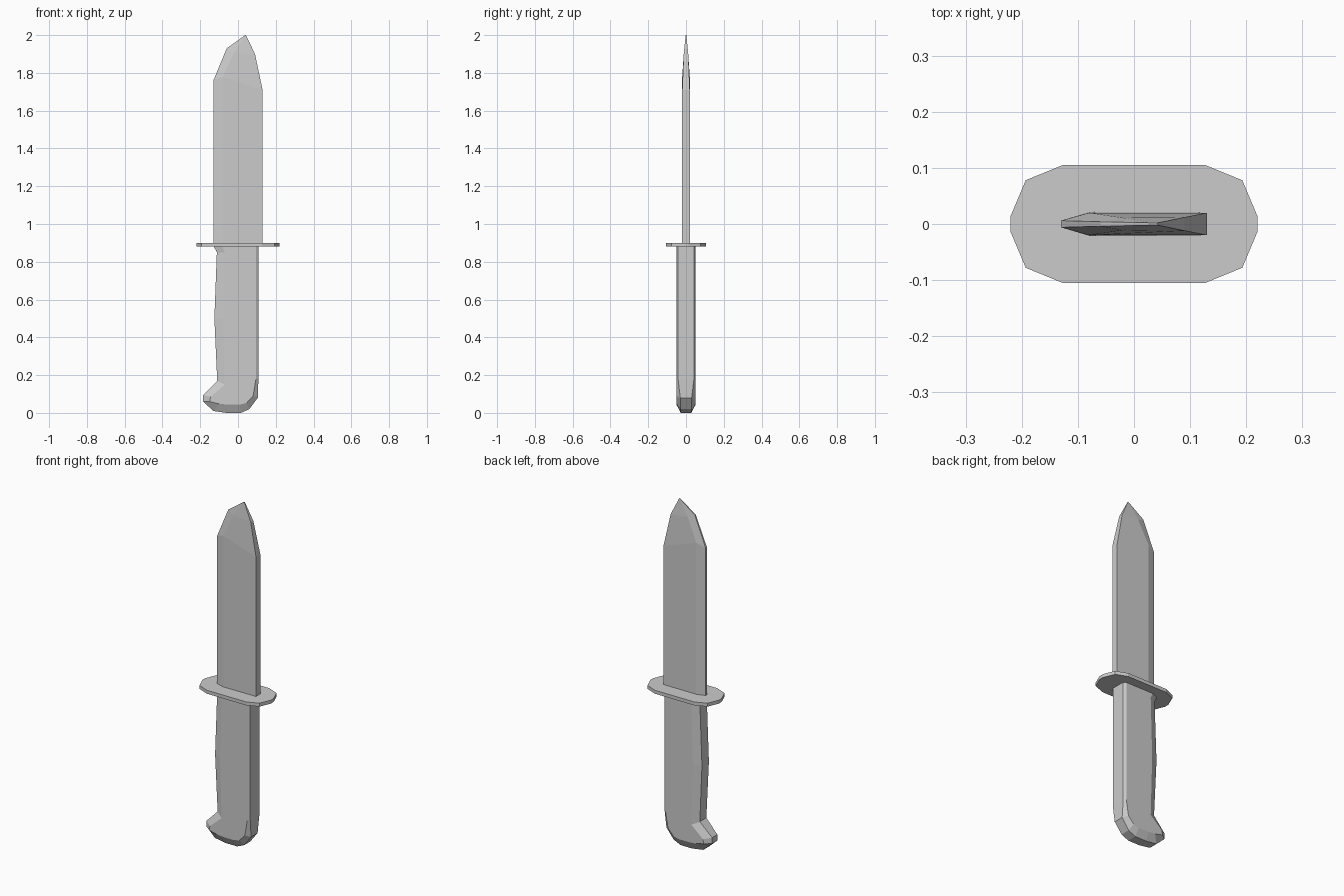
import bpy, bmesh

if "Cube" in bpy.data.objects:
    bpy.data.objects.remove(bpy.data.objects["Cube"])


def make_object(name, build):
    bm = bmesh.new()
    build(bm)
    bmesh.ops.recalc_face_normals(bm, faces=bm.faces)
    mesh = bpy.data.meshes.new(name)
    bm.to_mesh(mesh)
    bm.free()
    obj = bpy.data.objects.new(name, mesh)
    bpy.context.collection.objects.link(obj)
    return obj


def bridge(bm, a, b):
    for i in range(len(a)):
        j = (i + 1) % len(a)
        bm.faces.new((a[i], a[j], b[j], b[i]))


# Blade: stations of (edge x,z) (bevel x,z) (spine x,z) and half thicknesses
BLADE = [
    ((-.13, .89), (-.08, .89), (.13, .89), .006, .021, .020),
    ((-.13, 1.76), (-.08, 1.78), (.13, 1.71), .006, .020, .020),
    ((-.06, 1.93), (-.02, 1.91), (.09, 1.90), .004, .011, .012),
    ((.036, 1.998), (.038, 1.998), (.042, 2.0), .002, .002, .002),
]


def blade(bm):
    rings = []
    for edge, bevel, spine, te, tb, ts in BLADE:
        pts = [(edge, -te), (bevel, -tb), (spine, -ts),
               (spine, ts), (bevel, tb), (edge, te)]
        rings.append([bm.verts.new((p[0], y, p[1])) for p, y in pts])
    for a, b in zip(rings, rings[1:]):
        bridge(bm, a, b)
    bm.faces.new(rings[0])
    bm.faces.new(rings[-1])


# Guard: twelve-sided plate mirrored from one quarter
def guard(bm):
    q = [(.22, .014), (.193, .078), (.127, .105)]
    outline = (q + [(-x, y) for x, y in q[::-1]]
               + [(-x, -y) for x, y in q] + [(x, -y) for x, y in q[::-1]])
    low, high = [[bm.verts.new((x, y, z)) for x, y in outline] for z in (.88, .90)]
    bridge(bm, low, high)
    bm.faces.new(low)
    bm.faces.new(high)


# Handle: rim outline, inset flat outline, rim half width
HANDLE = [
    ((-.13, .885), (-.085, .885), .032),
    ((-.112, .85), (-.07, .85), .032),
    ((-.125, .50), (-.08, .50), .032),
    ((-.11, .17), (-.07, .15), .030),
    ((-.185, .095), (-.145, .085), .024),
    ((-.185, .06), (-.15, .06), .024),
    ((-.13, .01), (-.10, .048), .026),
    ((-.06, .0), (-.055, .044), .028),
    ((.015, .0), (.01, .044), .028),
    ((.06, .02), (.045, .052), .028),
    ((.105, .08), (.08, .09), .030),
    ((.108, .18), (.095, .18), .042),
    ((.108, .885), (.095, .885), .042),
]


def handle(bm):
    loops = []
    for inner, side in ((1, -1), (0, -1), (0, 1), (1, 1)):
        loops.append([bm.verts.new((h[inner][0],
                                    side * (.051 if inner else h[2]),
                                    h[inner][1])) for h in HANDLE])
    for a, b in zip(loops, loops[1:]):
        bridge(bm, a, b)
    for loop in (loops[0], loops[-1]):
        bm.faces.new(loop)


make_object("blade", blade)
make_object("guard", guard)
make_object("handle", handle)
